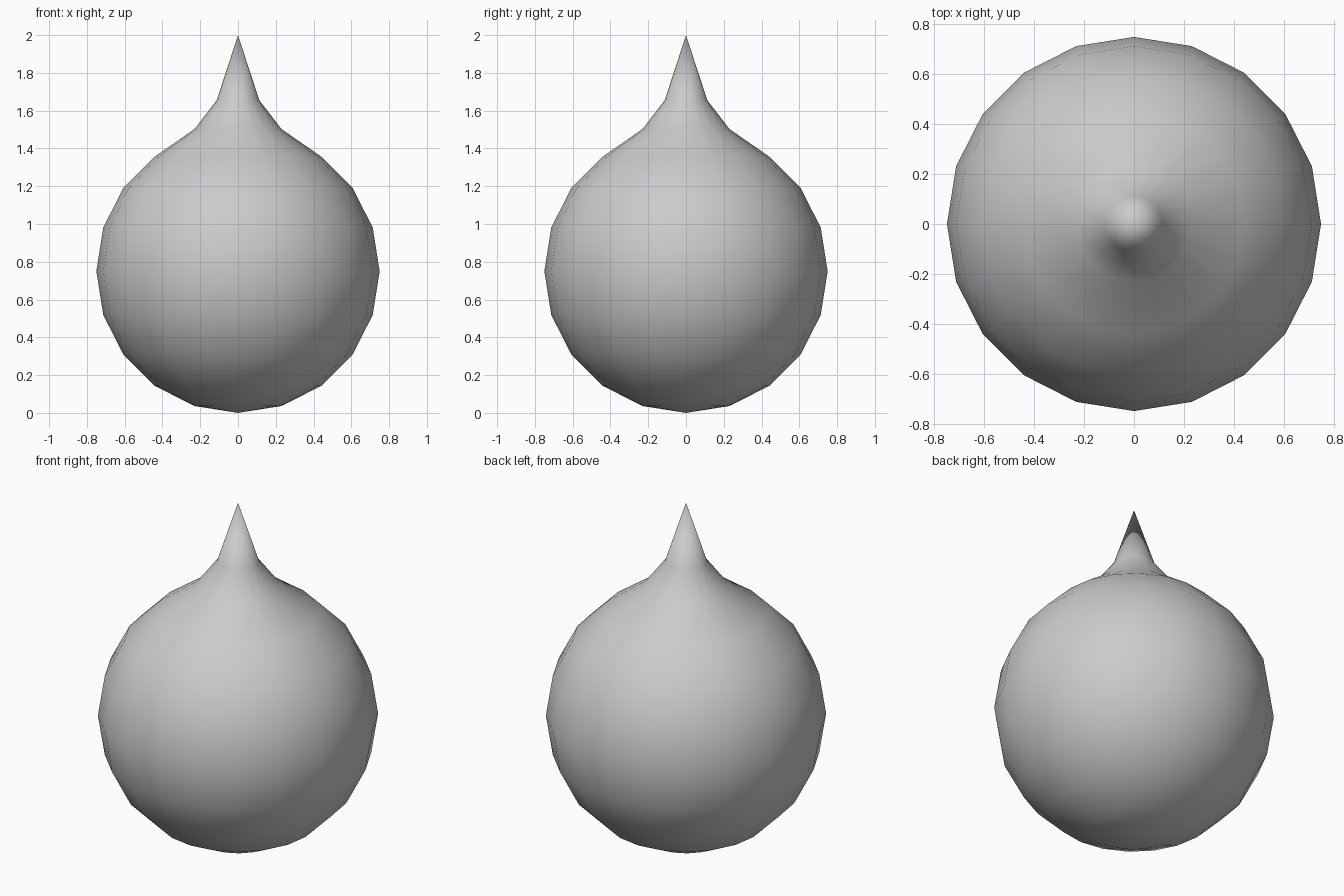
import bpy, bmesh
from math import sin, cos, pi, radians

if "Cube" in bpy.data.objects:
    bpy.data.objects.remove(bpy.data.objects["Cube"])

SIDES = 20
R = 0.75

# Profile (radius, height): round belly, then a shoulder tapering to a point
profile = [(R * sin(radians(a)), R - R * cos(radians(a))) for a in range(18, 145, 18)]
profile += [(0.23, 1.503), (0.113, 1.655)]

bm = bmesh.new()
rings = [[bm.verts.new((r * cos(2 * pi * i / SIDES), r * sin(2 * pi * i / SIDES), z))
          for i in range(SIDES)] for r, z in profile]
bottom = bm.verts.new((0, 0, 0))
tip = bm.verts.new((0, 0, 2))

# Skin the rings and close both ends with fans
for i in range(SIDES):
    j = (i + 1) % SIDES
    bm.faces.new((bottom, rings[0][j], rings[0][i]))
    for low, high in zip(rings, rings[1:]):
        bm.faces.new((low[i], low[j], high[j], high[i]))
    bm.faces.new((rings[-1][i], rings[-1][j], tip))
for f in bm.faces:
    f.smooth = True

mesh = bpy.data.meshes.new("droplet")
bm.to_mesh(mesh)
bm.free()
bpy.context.collection.objects.link(bpy.data.objects.new("droplet", mesh))
